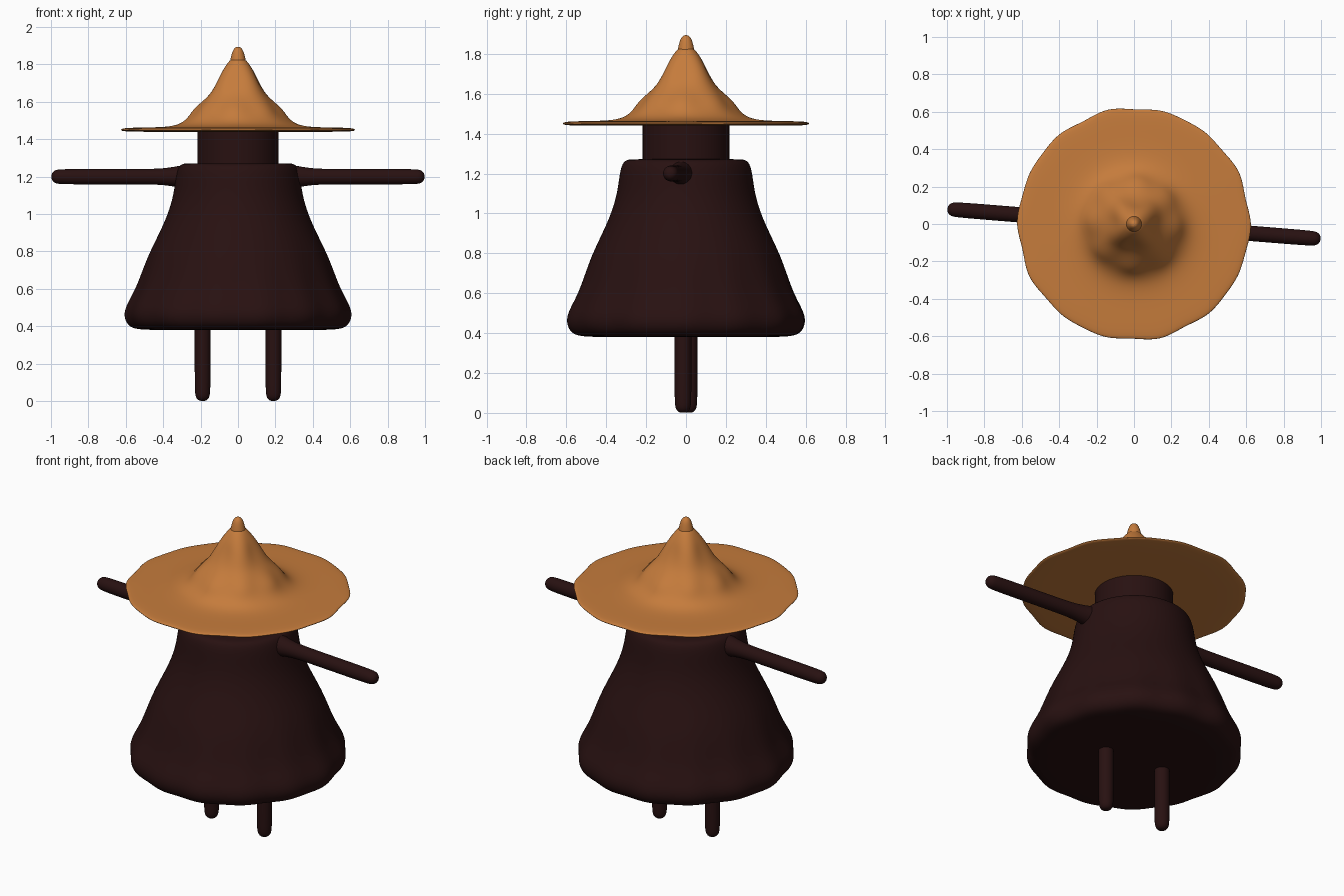
import bpy, bmesh
from math import cos, sin, pi, radians
from mathutils import Matrix

cube = bpy.data.objects.get("Cube")
if cube:
    bpy.data.objects.remove(cube, do_unlink=True)


def make_material(name, rgb):
    mat = bpy.data.materials.new(name)
    mat.use_nodes = True
    mat.diffuse_color = (*rgb, 1)
    mat.node_tree.nodes["Principled BSDF"].inputs["Base Color"].default_value = (*rgb, 1)
    return mat


straw = make_material("straw orange", (0.56, 0.2, 0.045))
cloth = make_material("dark brown", (0.021, 0.0055, 0.0055))


def lathe(name, profile, mat, sides=32, shape=None, matrix=None, levels=2):
    """Spin (radius, height) points about z; shape(r, h, angle) may alter the radius."""
    bm = bmesh.new()
    rings = []
    for r, h in profile:
        if r == 0:
            rings.append([bm.verts.new((0, 0, h))] * sides)
            continue
        ring = []
        for i in range(sides):
            a = 2 * pi * i / sides
            rad = shape(r, h, a) if shape else r
            ring.append(bm.verts.new((rad * cos(a), rad * sin(a), h)))
        rings.append(ring)
    for low, high in zip(rings, rings[1:]):
        for i in range(sides):
            j = (i + 1) % sides
            corners = dict.fromkeys((low[i], low[j], high[j], high[i]))
            bm.faces.new(list(corners))
    bmesh.ops.recalc_face_normals(bm, faces=bm.faces)
    if matrix:
        bm.transform(matrix)
    for f in bm.faces:
        f.smooth = True
    mesh = bpy.data.meshes.new(name)
    bm.to_mesh(mesh)
    bm.free()
    mesh.materials.append(mat)
    obj = bpy.data.objects.new(name, mesh)
    bpy.context.collection.objects.link(obj)
    if levels:
        obj.modifiers.new("smooth", "SUBSURF").levels = levels
        obj.modifiers["smooth"].render_levels = levels
    return obj


# Robe: a bell with a gently lobed hem
def robe_shape(r, h, a):
    lobes = 0.008 * cos(14 * a) + 0.005 * cos(6 * a + 1)
    return r + lobes * max(0, 1 - abs(h - 0.45) / 0.4)


lathe("robe", [(0, 0.38), (0.3, 0.38), (0.52, 0.38), (0.575, 0.395), (0.603, 0.44),
               (0.6, 0.5), (0.55, 0.585), (0.515, 0.68), (0.475, 0.79), (0.42, 0.9),
               (0.375, 1.0), (0.345, 1.1), (0.333, 1.2), (0.32, 1.25), (0.3, 1.27),
               (0.26, 1.272), (0, 1.272)], cloth, 56, robe_shape)

# Neck
lathe("neck", [(0.217, 1.25), (0.217, 1.45)], cloth, 64, levels=0)


# Hat: wavy brim, eight-sided foot and four-sided cone
def hat_shape(r, h, a):
    if r > 0.5:
        return r + 0.006 * cos(14 * a) + 0.004 * cos(10 * a + 1)
    square = max(0, 1 - abs(h - 1.7) / 0.13)
    octagon = max(0, 1 - abs(h - 1.56) / 0.07)
    turn = a + radians(4.6)
    return r * (1 - 0.09 * square * cos(4 * turn) + 0.03 * octagon * cos(8 * turn))


lathe("hat", [(0, 1.44), (0.4, 1.44), (0.615, 1.44), (0.623, 1.45), (0.615, 1.461),
              (0.5, 1.463), (0.38, 1.465), (0.31, 1.48), (0.265, 1.515), (0.235, 1.56),
              (0.19, 1.605), (0.152, 1.645), (0.118, 1.705), (0.088, 1.765),
              (0.055, 1.81), (0.036, 1.83), (0, 1.835)], straw, 56, hat_shape)
lathe("hat_tip", [(0.046, 1.8), (0.043, 1.82), (0.036, 1.85), (0.028, 1.875),
                  (0.016, 1.891), (0, 1.895)], straw, 16)

# Arms and legs, paired by a half turn about the upright axis
arm_profile = [(0.075, 0.2), (0.068, 0.27), (0.056, 0.33), (0.045, 0.4), (0.042, 0.48),
               (0.042, 0.7), (0.042, 0.95), (0.037, 0.98), (0.022, 0.997), (0, 1.002)]
leg_profile = [(0, 0), (0.022, 0.003), (0.037, 0.018), (0.043, 0.05), (0.043, 0.2),
               (0.043, 0.45)]
for side, angle in (("left", 0), ("right", pi)):
    twist = Matrix.Rotation(angle - radians(4.6), 4, "Z")
    lathe(side + "_arm", arm_profile, cloth, 16,
          matrix=twist @ Matrix.Translation((0, 0, 1.2)) @ Matrix.Rotation(pi / 2, 4, "Y"))
    lathe(side + "_leg", leg_profile, cloth, 16,
          matrix=twist @ Matrix.Translation((0.19, 0, 0)))
